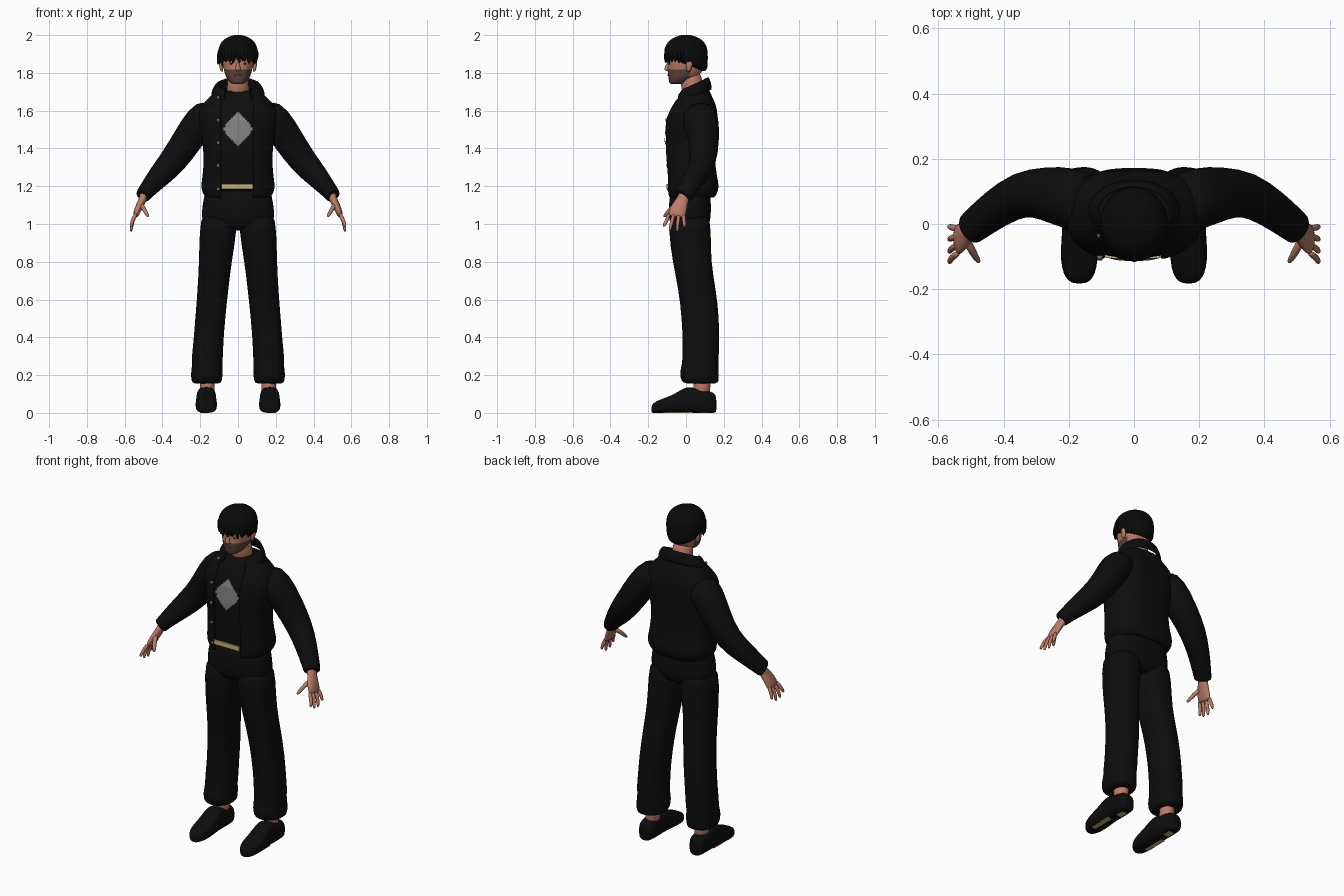
import bpy, bmesh, math, random
from mathutils import Vector

random.seed(4)
cube = bpy.data.objects.get("Cube")
if cube:
    bpy.data.objects.remove(cube)

X, Y, Z = Vector((1, 0, 0)), Vector((0, 1, 0)), Vector((0, 0, 1))


def material(name, *rgb):
    m = bpy.data.materials.new(name)
    m.use_nodes = True
    m.diffuse_color = (*rgb, 1)
    node = next(n for n in m.node_tree.nodes if n.type == 'BSDF_PRINCIPLED')
    node.inputs["Base Color"].default_value = (*rgb, 1)
    return m


cloth = material("black cloth", .004, .004, .004)
hair_black = material("black hair", .003, .003, .003)
skin = material("skin", .5, .2, .135)
stubble = material("stubble", .11, .06, .047)
lip = material("lips", .25, .08, .065)
eye_dark = material("dark eyes", .02, .012, .01)
grey = material("grey print", .22, .22, .22)
metal = material("button metal", .14, .14, .15)
tan = material("tan", .6, .45, .22)


def loft(bm, rings, axis=None, ref=X, e=2.0, n=20, cap=True):
    """Skin a tube over rings of (x, y, z, radius_u, radius_v, tilt)."""
    pts = [Vector(r[:3]) for r in rings]
    loops = []
    for i, r in enumerate(rings):
        t = axis or (pts[min(i + 1, len(pts) - 1)] - pts[max(i - 1, 0)]).normalized()
        u = (ref - t * ref.dot(t)).normalized()
        v = t.cross(u)
        tilt = r[5] if len(r) > 5 else 0
        loop = []
        for k in range(n):
            a = math.tau * (k + .5) / n
            c, s = math.cos(a), math.sin(a)
            c = math.copysign(abs(c) ** (2 / e), c) * r[3]
            s = math.copysign(abs(s) ** (2 / e), s) * r[4]
            loop.append(bm.verts.new(pts[i] + u * c + v * s + Z * tilt * s))
        loops.append(loop)
    for a, b in zip(loops, loops[1:]):
        for k in range(n):
            j = (k + 1) % n
            bm.faces.new((a[k], a[j], b[j], b[k]))
    if cap:
        bm.faces.new(loops[0][::-1])
        bm.faces.new(loops[-1])
    return bm


def finish(name, bm, *mats, mirror=False, subsurf=1, solid=0, smooth=True, rule=None):
    me = bpy.data.meshes.new(name)
    bm.to_mesh(me)
    bm.free()
    for m in mats:
        me.materials.append(m)
    for p in me.polygons:
        p.use_smooth = smooth
        if rule:
            p.material_index = rule(p.center)
    ob = bpy.data.objects.new(name, me)
    bpy.context.scene.collection.objects.link(ob)
    if mirror:
        ob.modifiers.new("mirror", 'MIRROR').use_mirror_merge = False
    if solid:
        mod = ob.modifiers.new("thickness", 'SOLIDIFY')
        mod.thickness, mod.offset = solid, -1
    if subsurf:
        mod = ob.modifiers.new("smooth", 'SUBSURF')
        mod.levels = mod.render_levels = subsurf
    return ob


def open_front(bm, left, right):
    """Cut a clean vertical opening in the front of a garment."""
    for x in (left, right):
        bmesh.ops.bisect_plane(bm, geom=bm.verts[:] + bm.edges[:] + bm.faces[:],
                               plane_co=(x, 0, 0), plane_no=X)
    gap = [f for f in bm.faces if left < f.calc_center_median().x < right
           and f.calc_center_median().y < .03]
    bmesh.ops.delete(bm, geom=gap, context='FACES')
    return bm


def box(bm, x0, x1, y0, y1, z0, z1):
    r = bmesh.ops.create_cube(bm, size=1)
    for v in r["verts"]:
        v.co = ((x0 + x1) / 2 + v.co.x * (x1 - x0), (y0 + y1) / 2 + v.co.y * (y1 - y0),
                (z0 + z1) / 2 + v.co.z * (z1 - z0))


# Jacket body and shirt share one profile: z, centre y, half width, half depth
BODY = [(1.135, .025, .165, .122), (1.16, .03, .188, .135), (1.2, .037, .198, .14),
        (1.25, .03, .188, .134), (1.35, .018, .18, .133), (1.45, .02, .19, .138),
        (1.55, .03, .215, .14), (1.61, .037, .21, .128), (1.65, .043, .175, .108),
        (1.68, .045, .14, .09), (1.71, .045, .12, .08)]
BULGE = 2.6


def front_y(x, z):
    """Depth of the jacket front at x, z."""
    for a, b in zip(BODY, BODY[1:]):
        if a[0] <= z <= b[0]:
            f = (z - a[0]) / (b[0] - a[0])
            cy, rx, ry = (a[i] + f * (b[i] - a[i]) for i in (1, 2, 3))
            return cy - ry * (1 - abs(x / rx) ** BULGE) ** (1 / BULGE)


jacket = loft(bmesh.new(), [(0, y, z, rx, ry) for z, y, rx, ry in BODY],
              Z, e=BULGE, n=32, cap=False)
finish("jacket_body", open_front(jacket, -.09, .082), cloth, solid=.012)
shirt = [(0, y, z, rx - .014, ry - .012) for z, y, rx, ry in BODY[1:]]
finish("shirt", loft(bmesh.new(), shirt, Z, e=BULGE, n=32), cloth)

collar = loft(bmesh.new(), [(0, .04, 1.675, .145, .1, .35), (0, .038, 1.715, .138, .094, .4),
                            (0, .042, 1.747, .112, .08, .42)], Z, n=28, cap=False)
finish("collar", open_front(collar, -.07, .07), cloth, solid=.014)

# Sleeves
finish("sleeves", loft(bmesh.new(), [
    (.13, .06, 1.6, .09, .085), (.2, .08, 1.55, .098, .088), (.27, .095, 1.44, .082, .082),
    (.345, .095, 1.33, .07, .075), (.42, .05, 1.25, .06, .062), (.485, 0, 1.175, .055, .044),
    (.503, -.015, 1.15, .052, .042), (.506, -.018, 1.147, .046, .037)], ref=Y),
    cloth, mirror=True)

# Jacket buttons down the right edge
bm = bmesh.new()
for z in (1.185, 1.31, 1.43, 1.55, 1.67):
    y = front_y(-.105, z)
    loft(bm, [(-.105, y + .004, z, .01, .01), (-.105, y - .005, z, .009, .009),
              (-.105, y - .007, z, .006, .006)], -Y, n=10)
finish("buttons", bm, metal, subsurf=0)

# Stepped print on the chest, laid on the shirt
bm = bmesh.new()
step = .01
for i in range(-8, 8):
    for j in range(-9, 9):
        x, z = (i + .5) * step, 1.503 + (j + .5) * step
        if abs(x / .078) ** 1.35 + abs((z - 1.503) / .088) ** 1.35 < 1:
            corners = [(x + a * step / 2, z + b * step / 2)
                       for a, b in ((-1, -1), (1, -1), (1, 1), (-1, 1))]
            bm.faces.new([bm.verts.new((p, front_y(p, q) + .005, q)) for p, q in corners])
finish("chest_print", bm, grey, subsurf=0, smooth=False)

# Belt
bm = bmesh.new()
y = front_y(0, 1.2)
box(bm, -.087, .08, y - .001, y + .008, 1.184, 1.211)
finish("belt", bm, tan, subsurf=0, smooth=False)

# Trousers
finish("trouser_hips", loft(bmesh.new(), [
    (0, .025, 1.2, .165, .1), (0, .022, 1.15, .18, .108), (0, .02, 1.07, .194, .114),
    (0, .02, 1.0, .192, .108), (0, .022, .965, .12, .08)], Z, e=2.5, n=28), cloth)
finish("trouser_legs", loft(bmesh.new(), [
    (.1, .02, 1.08, .092, .105), (.105, .02, .96, .1, .114), (.12, .03, .8, .087, .102),
    (.133, .06, .65, .082, .1), (.147, .077, .5, .08, .1), (.158, .079, .36, .08, .097),
    (.162, .077, .3, .084, .098), (.163, .075, .26, .079, .096), (.165, .07, .21, .086, .106),
    (.166, .074, .17, .081, .1), (.166, .08, .152, .076, .09)], Z, e=2.3), cloth, mirror=True)

# Ankles and shoes
finish("ankles", loft(bmesh.new(), [(.163, .08, .08, .044, .05), (.163, .085, .14, .038, .045),
                                    (.163, .085, .22, .042, .048)], Z, n=14), skin, mirror=True)
SHOE = [(.162, .03, .085), (.15, .043, .108), (.11, .05, .118), (.06, .051, .125),
        (.02, .052, .142), (-.02, .053, .128), (-.06, .056, .1), (-.11, .058, .08),
        (-.155, .049, .064), (-.175, .033, .05), (-.183, .016, .036)]
finish("shoes", loft(bmesh.new(), [(.168, y, h / 2, w, h / 2) for y, w, h in SHOE],
                     -Y, e=3, n=20), cloth, mirror=True)
bm = bmesh.new()
box(bm, .175, .2, -.12, .02, 0, .006)
box(bm, .15, .185, .07, .12, 0, .006)
finish("sole_patches", bm, tan, mirror=True, subsurf=0, smooth=False)

# Hands
bm = bmesh.new()
loft(bm, [(.49, -.002, 1.175, .032, .025), (.506, -.018, 1.125, .032, .021),
          (.522, -.035, 1.095, .043, .021), (.539, -.048, 1.055, .049, .017),
          (.544, -.05, 1.035, .045, .012)], ref=Y, n=14)
for base, tip, z in ((-.088, -.117, .985), (-.063, -.085, .965), (-.038, -.047, .96), (-.014, -.008, .982)):
    loft(bm, [(.537, base, 1.06, .011, .012), (.56, (base + tip) / 2, 1.015, .011, .011),
              (.566, tip, z + .008, .009, .009), (.566, tip, z, .005, .005)], ref=Y, n=8)
loft(bm, [(.518, -.04, 1.11, .017, .015), (.496, -.085, 1.077, .013, .013),
          (.479, -.112, 1.045, .01, .01), (.475, -.117, 1.037, .005, .005)], ref=Y, n=8)
finish("hands", bm, skin, mirror=True)

# Neck and head, with stubble along the jaw
finish("neck", loft(bmesh.new(), [(0, .045, 1.66, .068, .065), (0, .035, 1.72, .056, .058),
                                  (0, .02, 1.82, .058, .062)], Z), skin)
finish("head", loft(bmesh.new(), [
    (0, -.05, 1.74, .025, .03), (0, -.043, 1.748, .042, .046), (0, -.028, 1.765, .056, .064),
    (0, -.015, 1.782, .065, .079), (0, -.008, 1.8, .071, .089), (0, -.004, 1.815, .075, .094),
    (0, 0, 1.84, .081, .096), (0, 0, 1.88, .087, .1), (0, 0, 1.93, .087, .1),
    (0, 0, 1.97, .06, .07)], Z, e=2.2, n=28), skin, stubble,
    rule=lambda c: int(c.y < .02 and c.z < 1.81 + (.012 if abs(c.x) > .05 else 0)))
bm = bmesh.new()
loft(bm, [(0, -.088, 1.862, .008, .01), (0, -.1, 1.83, .012, .014),
          (0, -.101, 1.817, .017, .017), (0, -.094, 1.808, .012, .01)][::-1], Z, n=10)
finish("nose", bm, skin)
finish("ears", loft(bmesh.new(), [(.084, .012, 1.805, .007, .009), (.088, .015, 1.825, .01, .016),
                                  (.092, .018, 1.85, .011, .02), (.09, .018, 1.866, .007, .012)],
                    Z, n=10), skin, mirror=True)
finish("mouth", loft(bmesh.new(), [(0, -.092, 1.787, .024, .006), (0, -.099, 1.787, .02, .004)],
                     -Y, n=12), lip)
finish("eyes", loft(bmesh.new(), [(.034, -.084, 1.848, .014, .006), (.034, -.0925, 1.848, .012, .004)],
                    -Y, n=10), eye_dark, mirror=True)

# Hair cap, lower at the nape, with a ragged fringe
bm = bmesh.new()
loft(bm, [(0, .006, 1.835, .09, .1, -.42), (0, .002, 1.86, .1, .113, -.3),
          (0, 0, 1.895, .106, .117, -.1), (0, 0, 1.93, .105, .115), (0, 0, 1.962, .091, .1),
          (0, 0, 1.985, .065, .072), (0, 0, 1.999, .03, .034), (0, 0, 2.001, .01, .012)],
     Z, n=28)
for k in range(15):
    a = math.radians(-172 + k * 11.7)
    c, s = math.cos(a), math.sin(a)
    low = 1.858 + random.uniform(-.012, .01) - .012 * abs(c)
    lean = random.uniform(-.012, .012)
    loft(bm, [(.09 * c, .1 * s, 1.93, .016, .012), (.1 * c, .11 * s, 1.89, .017, .01),
              (.098 * c + lean, .108 * s, low, .004, .004)], n=8)
finish("hair", bm, hair_black)
